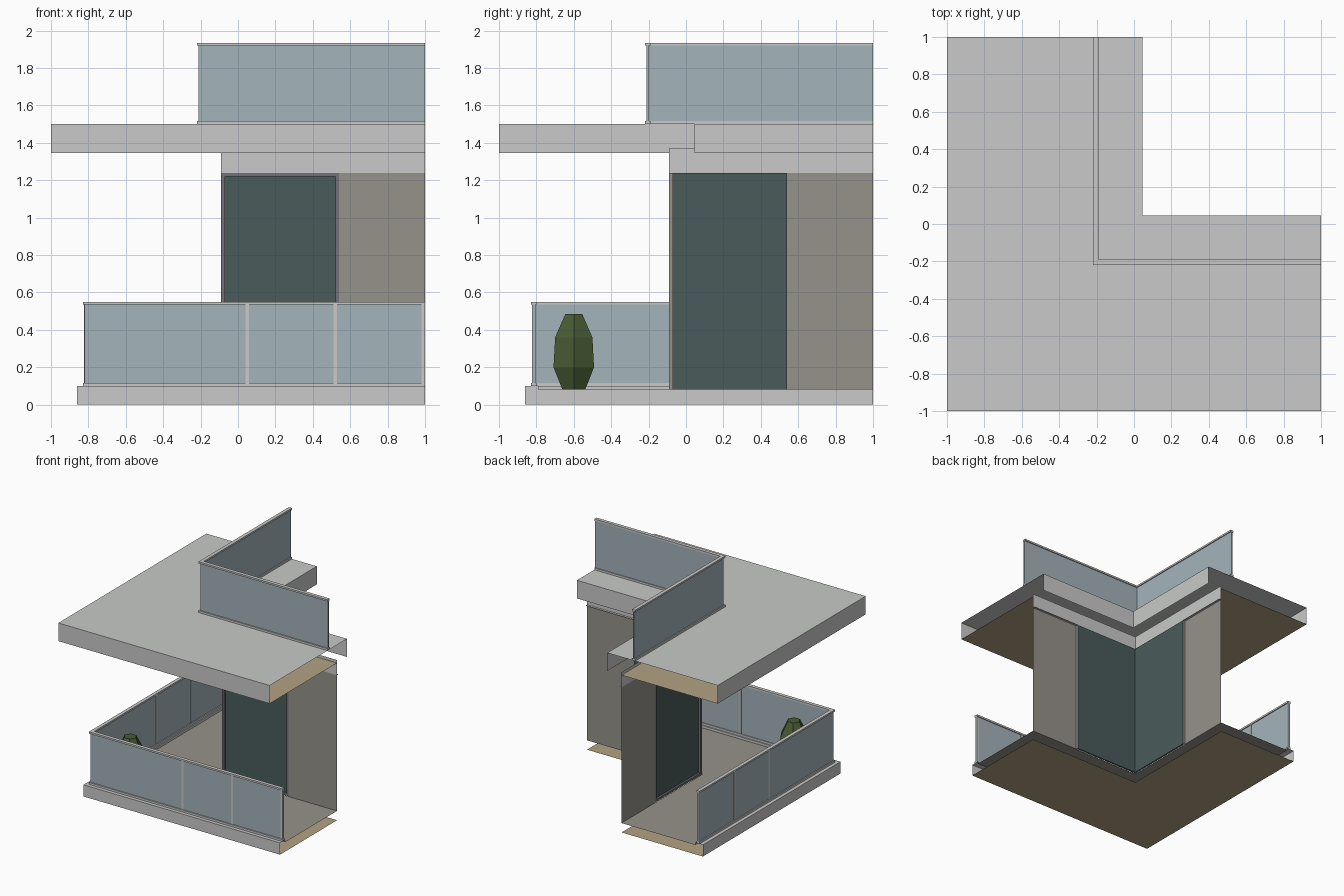
import bpy, bmesh, math
from mathutils import Vector

cube = bpy.data.objects.get("Cube")
if cube:
    bpy.data.objects.remove(cube, do_unlink=True)


def material(name, rgb):
    lin = [((c / 255 + 0.055) / 1.055) ** 2.4 for c in rgb]
    m = bpy.data.materials.new(name)
    m.use_nodes = True
    m.diffuse_color = (*lin, 1)
    m.node_tree.nodes["Principled BSDF"].inputs["Base Color"].default_value = (*lin, 1)
    return m


PLASTER = material("light plaster", (200, 202, 200))
CLADDING = material("warm grey cladding", (150, 146, 138))
TIMBER = material("tan soffit", (178, 162, 131))
RAIL_GLASS = material("pale blue glass", (164, 180, 186))
DOOR_GLASS = material("dark door glass", (74, 91, 91))
FRAME = material("grey door frame", (113, 113, 121))
LEAF = material("leaf green", (71, 91, 51))

END = 1.0        # open end of both wings
WALL = -0.09     # facade line
GLASS = -0.07    # recessed door glass line
DOOR = 0.54      # far side of door opening
FLOOR, HEAD = 0.08, 1.24


def finish(name, bm, mat):
    mesh = bpy.data.meshes.new(name)
    bm.to_mesh(mesh)
    bm.free()
    mesh.materials.append(mat)
    ob = bpy.data.objects.new(name, mesh)
    bpy.context.scene.collection.objects.link(ob)
    return ob


def add_face(bm, pts):
    bm.faces.new([bm.verts.new(p) for p in pts])


def ell(outer, inner, z):
    """L-shaped outline around the inner corner."""
    return [(outer, outer, z), (END, outer, z), (END, inner, z),
            (inner, inner, z), (inner, END, z), (outer, END, z)]


def both_wings(bm, pts):
    """A face on the front wing and its twin on the side wing."""
    add_face(bm, pts)
    add_face(bm, [(y, x, z) for x, y, z in reversed(pts)])


def upright(bm, d, z0, z1, x0=None, x1=END):
    x0 = d if x0 is None else x0
    both_wings(bm, [(x0, d, z0), (x1, d, z0), (x1, d, z1), (x0, d, z1)])


def ell_sheet(name, outer, inner, z, mat, down=False):
    bm = bmesh.new()
    pts = ell(outer, inner, z)
    add_face(bm, pts[::-1] if down else pts)
    return finish(name, bm, mat)


def ell_bar(name, outer, inner, z0, z1, mat):
    bm = bmesh.new()
    add_face(bm, ell(outer, inner, z0))
    top = bmesh.ops.extrude_face_region(bm, geom=bm.faces[:])["geom"]
    bmesh.ops.translate(bm, vec=(0, 0, z1 - z0),
                        verts=[g for g in top if isinstance(g, bmesh.types.BMVert)])
    bmesh.ops.recalc_face_normals(bm, faces=bm.faces[:])
    return finish(name, bm, mat)


def boxes(name, spans, mat):
    """Boxes given as x, y, z ranges, repeated on the side wing."""
    bm = bmesh.new()
    for xs, ys, zs in spans:
        for rng in ((xs, ys, zs), (ys, xs, zs)):
            made = bmesh.ops.create_cube(bm, size=1)["verts"]
            size = Vector([b - a for a, b in rng])
            mid = Vector([(a + b) / 2 for a, b in rng])
            bmesh.ops.scale(bm, vec=size, verts=made)
            bmesh.ops.translate(bm, vec=mid, verts=made)
    return finish(name, bm, mat)


# Roof slab: hollow, open at the wing ends
bm = bmesh.new()
add_face(bm, ell(-1, 0.045, 1.5))
upright(bm, -1, 1.345, 1.5)
upright(bm, 0.045, 1.345, 1.5)
finish("roof_slab", bm, PLASTER)
ell_sheet("roof_soffit", -1, WALL, 1.345, TIMBER, down=True)

# Balcony slab: outer face, curb, floor and underside
bm = bmesh.new()
upright(bm, -0.86, 0, 0.1)
add_face(bm, ell(-0.86, -0.79, 0.1))
upright(bm, -0.79, FLOOR, 0.1)
finish("balcony_curb", bm, PLASTER)
ell_sheet("balcony_floor", -0.79, WALL, FLOOR, CLADDING)
ell_sheet("balcony_underside", -0.86, WALL, 0, TIMBER, down=True)

# Lintel with its small soffit
bm = bmesh.new()
upright(bm, WALL, HEAD, 1.37)
add_face(bm, ell(WALL, GLASS, HEAD)[::-1])
finish("lintel", bm, PLASTER)

# Clad walls in four courses, with a reveal beside the door
bm = bmesh.new()
course = (HEAD - FLOOR) / 4
for i in range(4):
    z = FLOOR + i * course
    upright(bm, WALL, z, z + course, DOOR)
both_wings(bm, [(DOOR, GLASS, FLOOR), (DOOR, WALL, FLOOR),
                (DOOR, WALL, HEAD), (DOOR, GLASS, HEAD)])
finish("clad_walls", bm, CLADDING)

# Corner doors
bm = bmesh.new()
upright(bm, GLASS, FLOOR, HEAD, GLASS, DOOR)
finish("door_glass", bm, DOOR_GLASS)
depth = (-0.087, -0.071)
boxes("door_frame", [
    ((-0.071, DOOR - 0.001), depth, (HEAD - 0.02, HEAD - 0.001)),
    ((-0.071, DOOR - 0.001), depth, (FLOOR, FLOOR + 0.02)),
    ((DOOR - 0.02, DOOR - 0.001), depth, (FLOOR, HEAD - 0.001)),
], FRAME)
bm = bmesh.new()
made = bmesh.ops.create_cube(bm, size=1)["verts"]
bmesh.ops.scale(bm, vec=(0.02, 0.02, HEAD - FLOOR), verts=made)
bmesh.ops.translate(bm, vec=(-0.08, -0.08, (HEAD + FLOOR) / 2), verts=made)
finish("corner_post", bm, FRAME)

# Glass railings: lower balcony and roof terrace
for name, d, z0, z1 in (("balcony", -0.83, 0.1, 0.55), ("terrace", -0.22, 1.5, 1.935)):
    ell_bar(name + "_bottom_rail", d, d + 0.03, z0, z0 + 0.017, PLASTER)
    ell_bar(name + "_top_rail", d, d + 0.03, z1 - 0.015, z1, PLASTER)
    ell_bar(name + "_rail_glass", d + 0.01, d + 0.022, z0 + 0.017, z1 - 0.015, RAIL_GLASS)
boxes("balcony_posts", [((x - 0.009, x + 0.009), (-0.824, -0.804), (0.117, 0.535))
                        for x in (0.05, 0.52, 0.99)], PLASTER)

# Faceted six-sided shrub
bm = bmesh.new()
rings = []
for r, z in ((0.07, FLOOR), (0.125, 0.2), (0.115, 0.36), (0.052, 0.485)):
    rings.append([bm.verts.new((-0.6 + r * math.cos(k * math.pi / 3),
                                -0.6 + r * math.sin(k * math.pi / 3), z)) for k in range(6)])
for low, high in zip(rings, rings[1:]):
    for k in range(6):
        n = (k + 1) % 6
        bm.faces.new((low[k], low[n], high[n], high[k]))
bm.faces.new(rings[0][::-1])
bm.faces.new(rings[-1])
finish("shrub", bm, LEAF)
